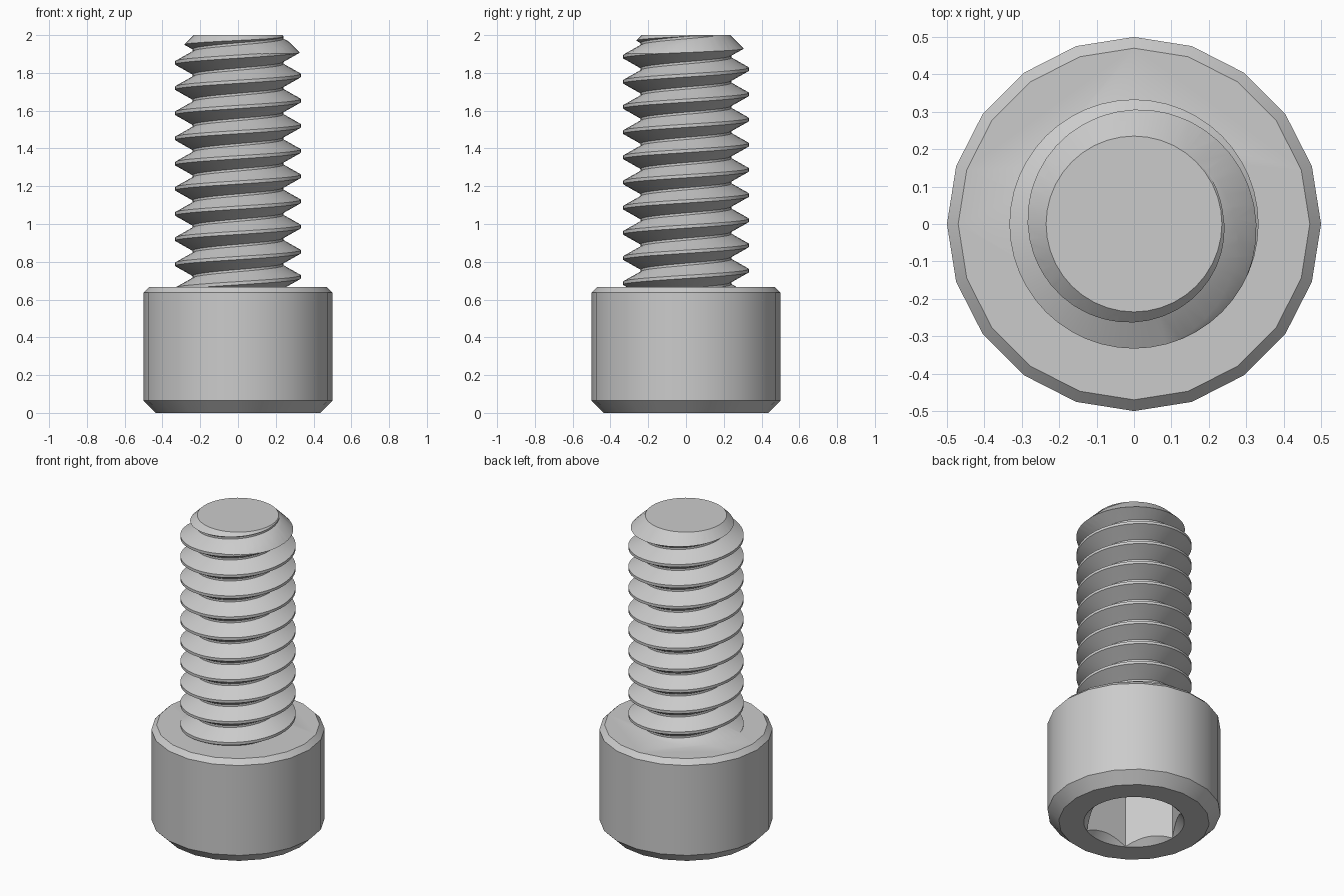
import bpy, bmesh, math

if "Cube" in bpy.data.objects:
    bpy.data.objects.remove(bpy.data.objects["Cube"])

PITCH = 0.1333
CREST_R, ROOT_R = 0.333, 0.24
CREST_FLAT, ROOT_FLAT = 0.017, 0.012
HEAD_TOP = 0.667

steel = bpy.data.materials.new("steel_grey")
steel.diffuse_color = (0.6, 0.6, 0.6, 1)
steel.use_nodes = True
steel.node_tree.nodes["Principled BSDF"].inputs["Base Color"].default_value = steel.diffuse_color


def finish(name, bm):
    bmesh.ops.recalc_face_normals(bm, faces=bm.faces)
    mesh = bpy.data.meshes.new(name)
    bm.to_mesh(mesh)
    bm.free()
    mesh.materials.append(steel)
    ob = bpy.data.objects.new(name, mesh)
    bpy.context.collection.objects.link(ob)
    return ob


def turned(name, profile, sides):
    """Closed solid of revolution from (radius, z) points."""
    bm = bmesh.new()
    rings = [[bm.verts.new((r * math.cos(2 * math.pi * i / sides),
                            r * math.sin(2 * math.pi * i / sides), z))
              for i in range(sides)] for r, z in profile]
    for a, b in zip(rings, rings[1:]):
        for i in range(sides):
            j = (i + 1) % sides
            bm.faces.new((a[i], a[j], b[j], b[i]))
    bm.faces.new(rings[0][::-1])
    bm.faces.new(rings[-1])
    return finish(name, bm)


def helix(name, z0, turns, sides):
    """Solid right-hand thread; its ends are trimmed later."""
    flank = (PITCH - CREST_FLAT - ROOT_FLAT) / 2
    half = CREST_FLAT / 2
    section = [(CREST_R, -half), (CREST_R, half),
               (ROOT_R, half + flank), (ROOT_R, half + flank + ROOT_FLAT)]
    bm = bmesh.new()
    cols = []
    for i in range(sides):
        t = i / sides
        a = 2 * math.pi * t
        cols.append([bm.verts.new((r * math.cos(a), r * math.sin(a),
                                   z0 + (k + t) * PITCH + dz))
                     for k in range(turns) for r, dz in section])
    for i in range(sides):
        a = cols[i]
        b = cols[i + 1] if i + 1 < sides else cols[0][4:]
        for j in range(min(len(a), len(b)) - 1):
            bm.faces.new((a[j], b[j], b[j + 1], a[j + 1]))
    # fan caps on both open ends
    low = bm.verts.new((0, 0, z0 - 0.02))
    high = bm.verts.new((0, 0, z0 + (turns + 1.2) * PITCH))
    for e in [e for e in bm.edges if e.is_boundary]:
        end = low if e.verts[0].co.z < 1.2 else high
        bm.faces.new((e.verts[0], e.verts[1], end))
    bmesh.ops.triangulate(bm, faces=bm.faces)
    return finish(name, bm)


def combine(ob, tool, operation):
    """Apply a boolean and remove the tool."""
    tool.hide_render = True
    mod = ob.modifiers.new("cut", 'BOOLEAN')
    mod.operation = operation
    mod.solver = 'EXACT'
    mod.object = tool
    bpy.context.view_layer.update()
    deps = bpy.context.evaluated_depsgraph_get()
    mesh = bpy.data.meshes.new_from_object(ob.evaluated_get(deps))
    ob.modifiers.clear()
    ob.data = mesh
    bpy.data.objects.remove(tool)


# threaded shank, trimmed to length with a chamfered tip
shank = helix("threaded_shank", 0.72 - 3 * PITCH, 15, 48)
envelope = turned("tip_envelope", [(0.4, 0.6), (0.4, 1.835), (0.235, 2.0)], 40)
combine(shank, envelope, 'INTERSECT')

# cylindrical head with chamfered rims
screw = turned("socket_head_screw", [(0.435, 0), (0.5, 0.065),
                                     (0.5, 0.637), (0.47, HEAD_TOP)], 20)

# hexagonal drive socket with a countersunk mouth
hexagon = turned("hex_cutter", [(0.2887, -0.05), (0.2887, 0.333)], 6)
combine(screw, hexagon, 'DIFFERENCE')
mouth = turned("mouth_cutter", [(0.30, -0.01), (0.15, 0.14)], 48)
combine(screw, mouth, 'DIFFERENCE')

# one continuous body
combine(screw, shank, 'UNION')
screw.data.name = "socket_head_screw"
screw.data.materials.clear()
screw.data.materials.append(steel)
for p in screw.data.polygons:
    p.material_index = 0
bpy.context.view_layer.objects.active = screw
screw.select_set(True)
bpy.ops.object.shade_smooth_by_angle(angle=math.radians(30))
